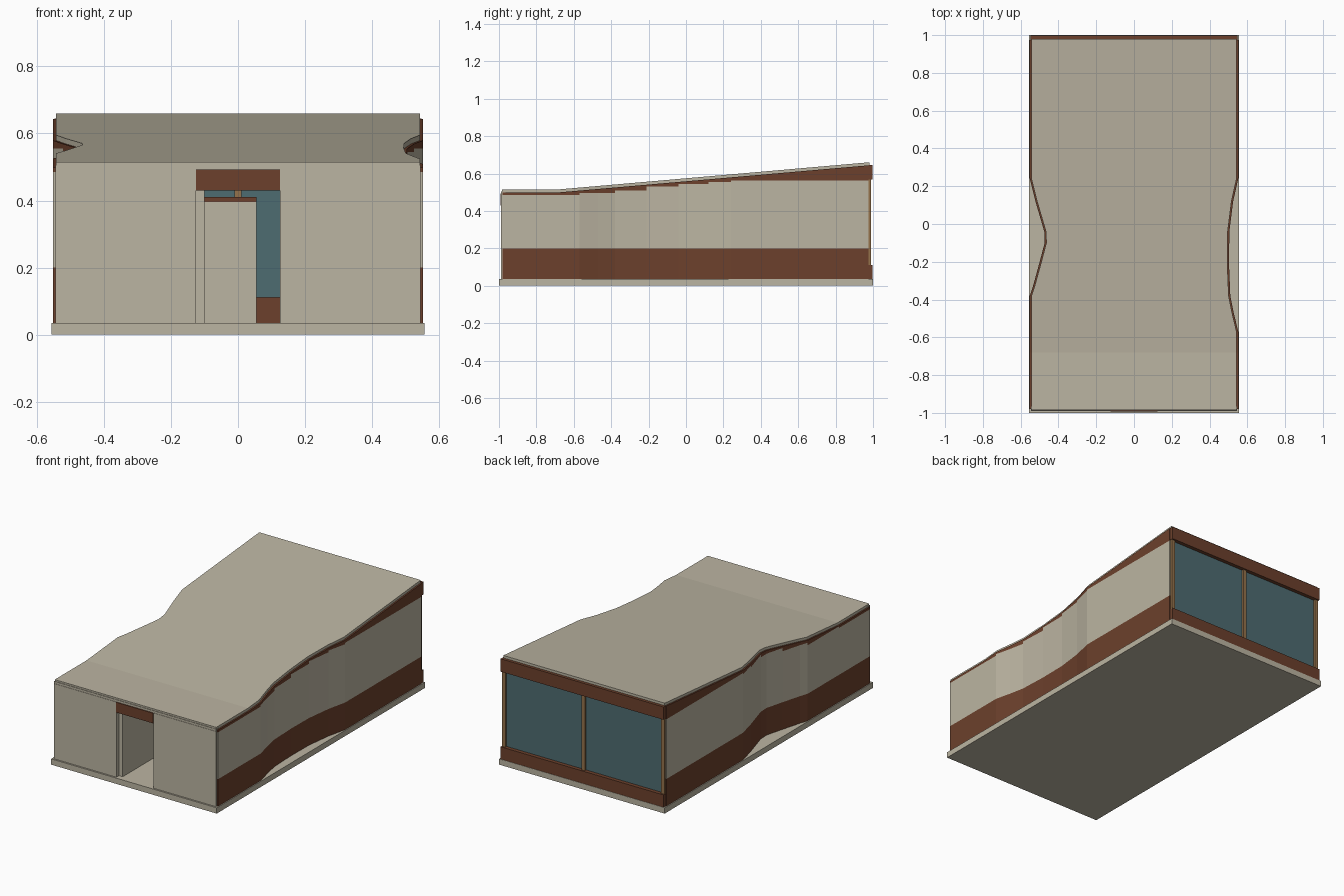
import bpy, bmesh

if "Cube" in bpy.data.objects:
    bpy.data.objects.remove(bpy.data.objects["Cube"])

def material(name, rgb):
    m = bpy.data.materials.new(name)
    m.diffuse_color = (*rgb, 1)
    m.use_nodes = True
    m.node_tree.nodes["Principled BSDF"].inputs["Base Color"].default_value = m.diffuse_color
    return m

BEIGE = material("beige plaster", (0.50, 0.46, 0.36))
BROWN = material("brown wood", (0.15, 0.051, 0.025))
TEAL = material("teal glass", (0.076, 0.15, 0.165))
TAN = material("tan frame", (0.30, 0.17, 0.07))

def finish(bm, name, mat):
    bmesh.ops.recalc_face_normals(bm, faces=bm.faces[:])
    mesh = bpy.data.meshes.new(name)
    bm.to_mesh(mesh)
    bm.free()
    mesh.materials.append(mat)
    obj = bpy.data.objects.new(name, mesh)
    bpy.context.collection.objects.link(obj)
    return obj

def add_hexa(bm, bottom, top):
    b = [bm.verts.new(p) for p in bottom]
    t = [bm.verts.new(p) for p in top]
    bm.faces.new(b)
    bm.faces.new(t)
    for i in range(4):
        j = (i + 1) % 4
        bm.faces.new((b[i], b[j], t[j], t[i]))

def box(name, x0, x1, y0, y1, z0, z1, mat):
    bm = bmesh.new()
    ring = [(x0, y0), (x1, y0), (x1, y1), (x0, y1)]
    add_hexa(bm, [(x, y, z0) for x, y in ring], [(x, y, z1) for x, y in ring])
    return finish(bm, name, mat)

def lerp_path(path, y):
    for (xa, ya), (xb, yb) in zip(path, path[1:]):
        if y <= yb:
            return xa + (xb - xa) * max(0, y - ya) / (yb - ya)
    return path[-1][0]

def roof_z(y):
    return 0.515 + max(0, y + 0.68) / 1.66 * 0.145

ROOF_T = 0.018

# Plan of each side wall, as (x, y) from front to back
RIGHT = [(0.552, -0.98), (0.552, -0.57), (0.528, -0.47), (0.51, -0.38), (0.503, -0.21),
         (0.505, -0.04), (0.525, 0.12), (0.552, 0.24), (0.552, 0.975)]
LEFT = [(-0.552, -0.98), (-0.552, -0.38), (-0.535, -0.33), (-0.502, -0.21), (-0.473, -0.10),
        (-0.475, -0.04), (-0.522, 0.12), (-0.552, 0.24), (-0.552, 0.975)]

def plaster_top(y):
    # The plaster steps up under the sloping roof
    for limit, z in ((-0.57, 0.485), (-0.38, 0.495), (-0.21, 0.51),
                     (-0.04, 0.53), (0.12, 0.545), (0.24, 0.555)):
        if y < limit:
            return z
    return 0.563

def wall_band(name, path, low, high, mat):
    bm = bmesh.new()
    t = 0.022 if path[0][0] < 0 else -0.022
    for (xa, ya), (xb, yb) in zip(path, path[1:]):
        mid = (ya + yb) / 2
        ring = [(xa, ya), (xb, yb), (xb + t, yb), (xa + t, ya)]
        add_hexa(bm, [(x, y, low(y, mid)) for x, y in ring],
                 [(x, y, high(y, mid)) for x, y in ring])
    finish(bm, name, mat)

# Side walls: wood base, plaster, wood strip under the roof
for side, path in (("right", RIGHT), ("left", LEFT)):
    # Split where the roof starts to slope
    path = sorted(path + [(lerp_path(path, -0.68), -0.68)], key=lambda p: p[1])
    wall_band(side + "_wall_base", path, lambda y, m: 0.035, lambda y, m: 0.2, BROWN)
    wall_band(side + "_wall_plaster", path, lambda y, m: 0.2, lambda y, m: plaster_top(m), BEIGE)
    wall_band(side + "_wall_top", path, lambda y, m: plaster_top(m),
              lambda y, m: roof_z(y) - ROOF_T + 0.002, BROWN)

# Roof: slab following both curved walls
bm = bmesh.new()
stations = sorted({y for _, y in LEFT + RIGHT if -0.98 < y < 0.97} | {-0.985, -0.68, 0.98})
rings = []
for y in stations:
    xl, xr, z = lerp_path(LEFT, y) + 0.009, lerp_path(RIGHT, y) - 0.009, roof_z(y)
    rings.append([bm.verts.new(p) for p in ((xl, y, z - ROOF_T), (xr, y, z - ROOF_T),
                                            (xr, y, z), (xl, y, z))])
for a, b in zip(rings, rings[1:]):
    for i in range(4):
        j = (i + 1) % 4
        bm.faces.new((a[i], a[j], b[j], b[i]))
bm.faces.new(rings[0])
bm.faces.new(rings[-1])
finish(bm, "roof", BEIGE)

# Foundation
box("foundation", -0.557, 0.557, -1, 1, 0, 0.035, BEIGE)

# Front wall with doorway and wood lintel
for side, x0, x1 in (("left", -0.545, -0.125), ("right", 0.125, 0.545)):
    box("front_wall_" + side, x0, x1, -0.99, -0.965, 0.035, 0.492, BEIGE)
box("front_wall_cap", -0.545, 0.545, -0.988, -0.965, 0.49, 0.505, BEIGE)
box("door_lintel", -0.125, 0.125, -0.993, -0.965, 0.43, 0.492, BROWN)

# Hallway partition and inner room block
box("hall_partition", -0.125, -0.1, -0.965, -0.3, 0.035, 0.43, BEIGE)
box("inner_wall", -0.1, 0.055, -0.3, -0.27, 0.035, 0.396, BEIGE)
box("inner_wall_cap", -0.1, 0.055, -0.3, -0.27, 0.396, 0.41, BROWN)

# Back window wall
box("back_sill", -0.548, 0.548, 0.97, 0.998, 0.035, 0.11, BROWN)
box("back_header", -0.548, 0.548, 0.975, 0.998, 0.567, 0.645, BROWN)
box("back_glass", -0.54, 0.54, 0.965, 0.975, 0.11, 0.62, TEAL)
for name, x in (("left", -0.535), ("middle", 0), ("right", 0.535)):
    box("window_post_" + name, x - 0.011, x + 0.011, 0.96, 0.988, 0.11, 0.567, TAN)
